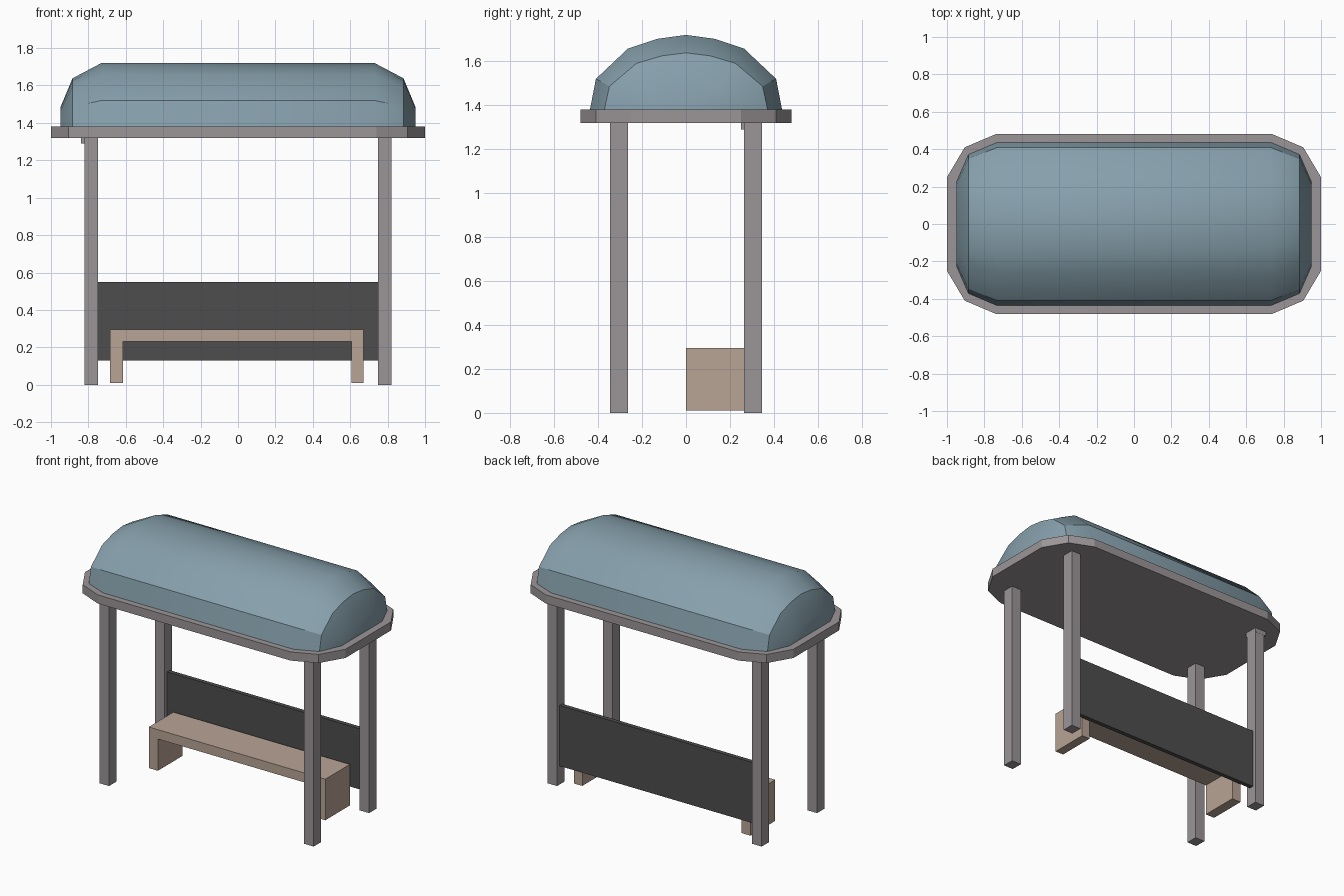
import bpy, bmesh, math

cube = bpy.data.objects.get("Cube")
if cube:
    bpy.data.objects.remove(cube, do_unlink=True)


def material(name, rgb):
    m = bpy.data.materials.new(name)
    m.use_nodes = True
    m.diffuse_color = (*rgb, 1)
    m.node_tree.nodes["Principled BSDF"].inputs["Base Color"].default_value = (*rgb, 1)
    return m


BLUE = material("dusty blue", (0.24, 0.35, 0.41))
GREY = material("warm grey", (0.33, 0.305, 0.315))
TAN = material("tan", (0.48, 0.37, 0.30))
DARK = material("charcoal", (0.075, 0.075, 0.075))


def finish(name, bm, mat):
    bmesh.ops.recalc_face_normals(bm, faces=bm.faces)
    mesh = bpy.data.meshes.new(name)
    bm.to_mesh(mesh)
    bm.free()
    mesh.materials.append(mat)
    ob = bpy.data.objects.new(name, mesh)
    bpy.context.collection.objects.link(ob)
    return ob


def box(name, lo, hi, mat):
    bm = bmesh.new()
    bmesh.ops.create_cube(bm, size=1)
    for v in bm.verts:
        v.co = [(a + b) / 2 + c * (b - a) for a, b, c in zip(lo, hi, v.co)]
    return finish(name, bm, mat)


def prism(name, outline, axis_map, start, end, mat):
    """Extrude a 2D outline between two depths."""
    bm = bmesh.new()
    rings = [[bm.verts.new(axis_map(a, b, d)) for a, b in outline] for d in (start, end)]
    bm.faces.new(rings[0])
    bm.faces.new(rings[1])
    n = len(outline)
    for i in range(n):
        j = (i + 1) % n
        bm.faces.new((rings[0][i], rings[0][j], rings[1][j], rings[1][i]))
    return finish(name, bm, mat)


# Roof rim: slab with cut-off rounded corners
corner = [(1.0, 0.25), (0.905, 0.41), (0.74, 0.48)]
half = corner + [(-x, y) for x, y in reversed(corner)]
outline = half + [(x, -y) for x, y in reversed(half)]
prism("roof_rim", outline, lambda a, b, d: (a, b, d), 1.32, 1.38, GREY)

# Roof dome: arched section lofted along x, shrinking towards both ends
arch = [(0.437, 0), (0.41, 0.14), (0.265, 0.277), (0.13, 0.322), (0, 0.34)]
arch += [(-y, z) for y, z in reversed(arch[:-1])]
stations = [(0.73, 1, 1), (0.885, 0.85, 0.76), (0.95, 0.51, 0.3)]
stations = [(-x, w, h) for x, w, h in reversed(stations)] + stations
bm = bmesh.new()
rings = [[bm.verts.new((x, y * w, 1.38 + z * h)) for y, z in arch] for x, w, h in stations]
for r, s in zip(rings, rings[1:]):
    for i in range(len(arch) - 1):
        bm.faces.new((r[i], r[i + 1], s[i + 1], s[i]))
    bm.faces.new((r[0], s[0], s[-1], r[-1]))
bm.faces.new(rings[0])
bm.faces.new(rings[-1])
dome = finish("roof_dome", bm, BLUE)
bpy.ops.object.select_all(action='DESELECT')
dome.select_set(True)
bpy.context.view_layer.objects.active = dome
bpy.ops.object.shade_smooth_by_angle(angle=math.radians(30))

# Four posts
for side, sx in (("left", 1), ("right", -1)):
    for end, sy in (("front", -1), ("back", 1)):
        x, y = sx * 0.785, sy * 0.304
        box(f"{end}_{side}_post", (x - 0.037, y - 0.041, 0), (x + 0.037, y + 0.041, 1.325), GREY)

# Small collar on one post
box("post_collar", (-0.84, 0.25, 1.29), (-0.75, 0.346, 1.322), GREY)

# Back panel between the rear posts
box("back_panel", (-0.75, 0.29, 0.13), (0.75, 0.32, 0.55), DARK)

# Bench: one bent slab forming seat and two legs
bench = [(-0.685, 0.01), (-0.685, 0.295), (0.67, 0.295), (0.67, 0.01),
         (0.607, 0.01), (0.607, 0.23), (-0.615, 0.23), (-0.615, 0.01)]
prism("bench", bench, lambda a, b, d: (a, d, b), 0, 0.27, TAN)
